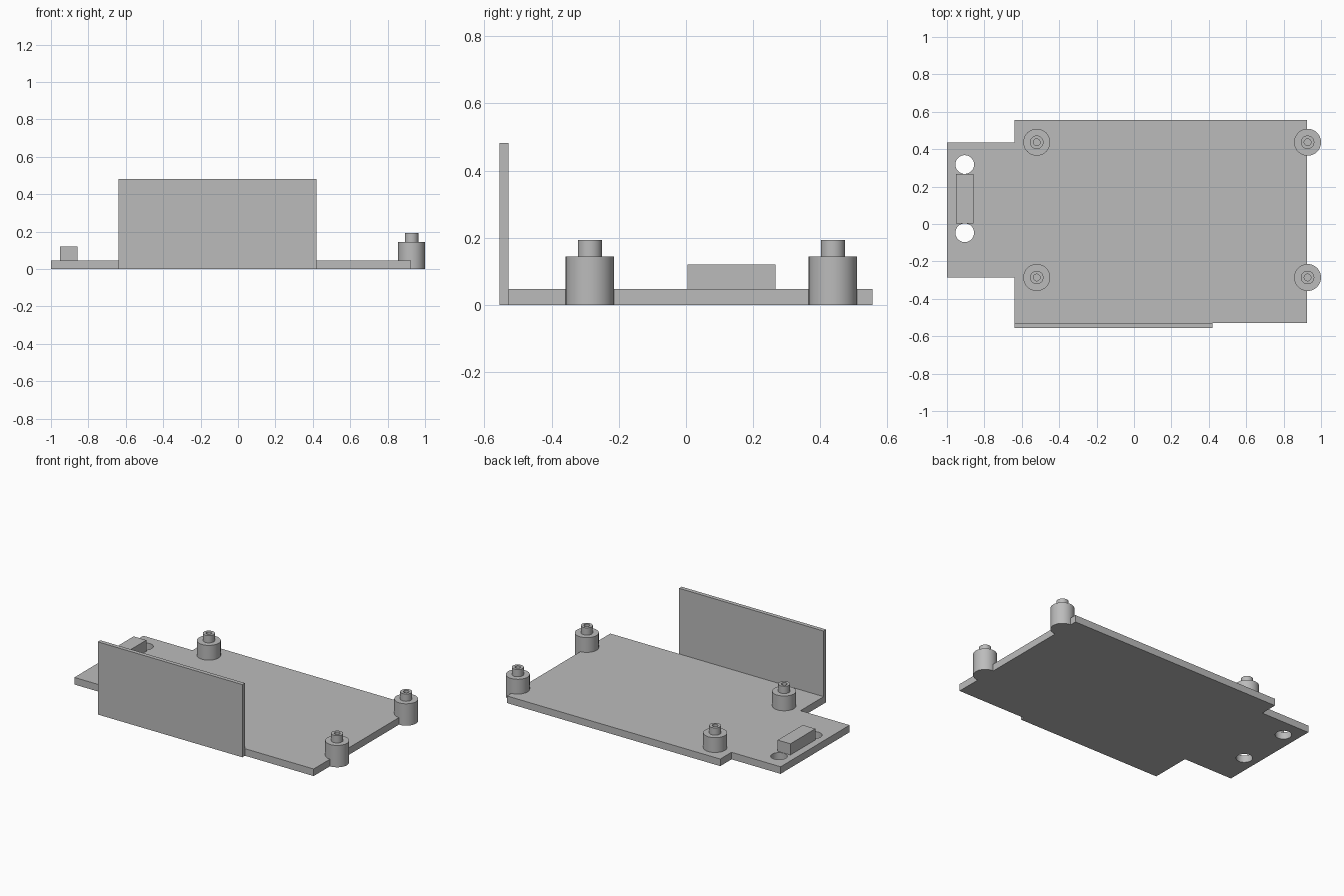
import bpy
import bmesh
from math import cos, sin, tau, radians
from mathutils import Matrix, Vector

if "Cube" in bpy.data.objects:
    bpy.data.objects.remove(bpy.data.objects["Cube"], do_unlink=True)

# Material
grey = bpy.data.materials.new("plain grey")
grey.use_nodes = True
colour = (0.5, 0.5, 0.5, 1)
grey.diffuse_color = colour
grey.node_tree.nodes["Principled BSDF"].inputs["Base Color"].default_value = colour

PLATE_TOP = 0.047


def finish(bm, name, smooth=False):
    bmesh.ops.recalc_face_normals(bm, faces=bm.faces[:])
    mesh = bpy.data.meshes.new(name)
    bm.to_mesh(mesh)
    bm.free()
    mesh.materials.append(grey)
    obj = bpy.data.objects.new(name, mesh)
    bpy.context.collection.objects.link(obj)
    if smooth:
        bpy.ops.object.select_all(action="DESELECT")
        obj.select_set(True)
        bpy.context.view_layer.objects.active = obj
        bpy.ops.object.shade_smooth_by_angle(angle=radians(30))
    return obj


def box(name, low, high):
    low, high = Vector(low), Vector(high)
    bm = bmesh.new()
    size = Matrix.Diagonal((high - low).to_4d())
    bmesh.ops.create_cube(bm, size=1, matrix=Matrix.Translation((low + high) / 2) @ size)
    return finish(bm, name)


def circle(x, y, radius, count=40):
    return [(x + radius * cos(tau * i / count), y + radius * sin(tau * i / count))
            for i in range(count)]


def plate(name, loops, height):
    """Flat outline with holes, extruded upward."""
    bm = bmesh.new()
    edges = []
    for loop in loops:
        verts = [bm.verts.new((x, y, 0)) for x, y in loop]
        edges += [bm.edges.new((verts[i - 1], verts[i])) for i in range(len(verts))]
    bmesh.ops.triangle_fill(bm, edges=edges, use_beauty=True, use_dissolve=False)
    top = bmesh.ops.extrude_face_region(bm, geom=bm.faces[:], use_keep_orig=True)
    moved = [v for v in top["geom"] if isinstance(v, bmesh.types.BMVert)]
    bmesh.ops.translate(bm, verts=moved, vec=(0, 0, height))
    return finish(bm, name, smooth=True)


def lathe(name, profile, x, y):
    bm = bmesh.new()
    verts = [bm.verts.new((r, 0, z)) for r, z in profile]
    edges = [bm.edges.new(pair) for pair in zip(verts, verts[1:])]
    bmesh.ops.spin(bm, geom=verts + edges, cent=(0, 0, 0), axis=(0, 0, 1),
                   angle=tau, steps=40, use_merge=True)
    bmesh.ops.remove_doubles(bm, verts=bm.verts[:], dist=0.0001)
    bmesh.ops.translate(bm, verts=bm.verts[:], vec=(x, y, 0))
    return finish(bm, name, smooth=True)


# Base plate with a narrower tab on the right, drilled twice
back, front = 0.555, -0.528
left, step, right = 0.925, -0.64, -1.0
tab_back, tab_front = 0.437, -0.286
outline = [(left, front), (left, back), (step, back), (step, tab_back),
           (right, tab_back), (right, tab_front), (step, tab_front), (step, front)]
plate("base_plate",
      [outline, circle(-0.905, 0.318, 0.05), circle(-0.905, -0.047, 0.05)], PLATE_TOP)

# Upright wall along the front edge
box("front_wall", (step, -0.555, 0), (0.42, front, 0.482))

# Raised block between the drilled holes
box("tab_block", (-0.952, 0.004, PLATE_TOP - 0.01), (-0.859, 0.266, 0.121))

# Stepped standoffs with a bored pin
standoff = [(0, 0), (0.072, 0), (0.072, 0.145), (0.036, 0.145), (0.036, 0.193),
            (0.018, 0.193), (0.018, PLATE_TOP), (0, PLATE_TOP)]
for side, x in (("left", 0.928), ("right", -0.52)):
    for end, y in (("back", tab_back), ("front", tab_front)):
        lathe(f"{end}_{side}_standoff", standoff, x, y)
